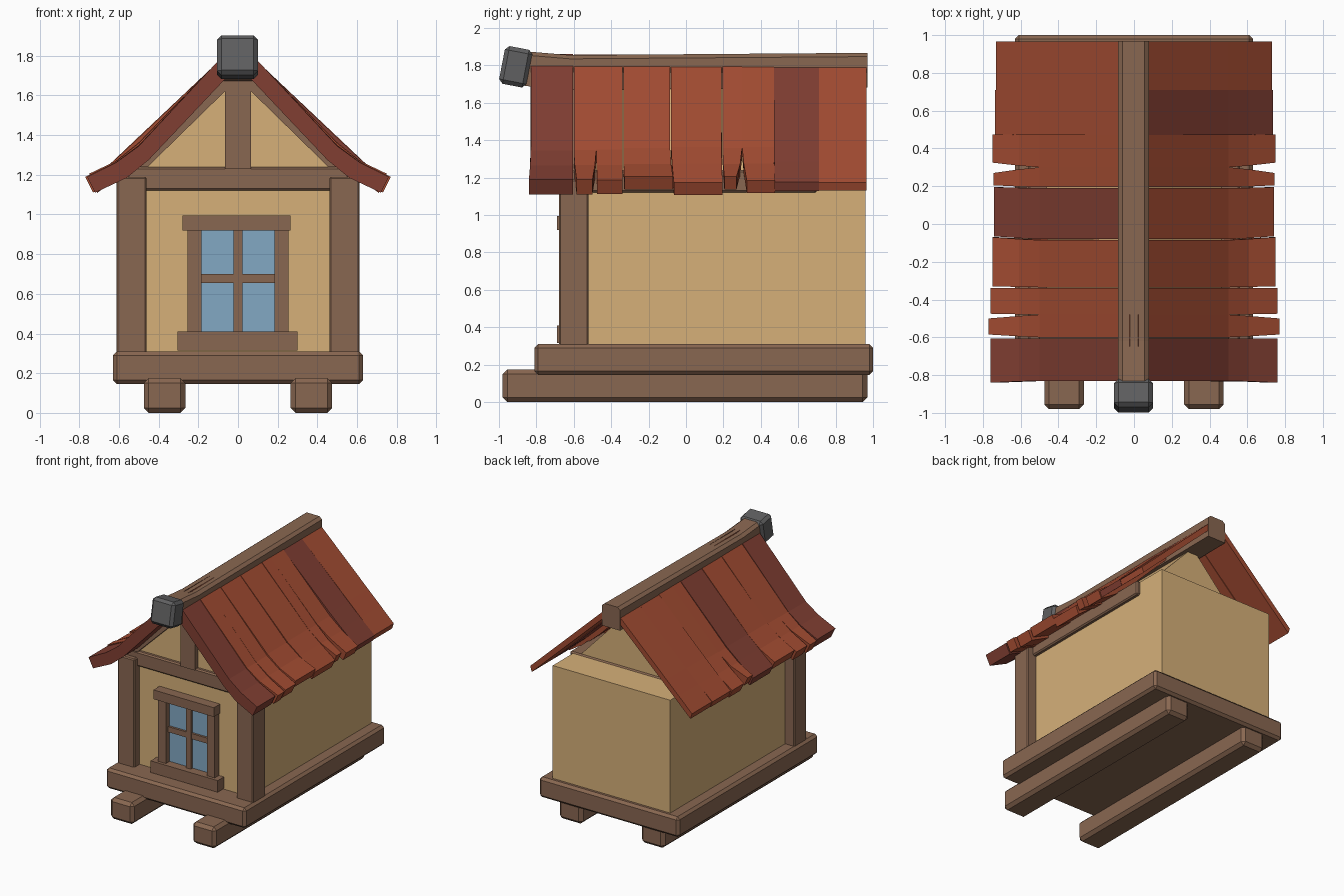
import bpy, bmesh
from mathutils import Matrix, Vector

if "Cube" in bpy.data.objects:
    bpy.data.objects.remove(bpy.data.objects["Cube"])


def srgb(r, g, b):
    f = lambda c: c / 12.92 if c <= 0.04045 else ((c + 0.055) / 1.055) ** 2.4
    return (f(r / 255), f(g / 255), f(b / 255), 1)


def material(name, rgb):
    m = bpy.data.materials.new(name)
    m.diffuse_color = srgb(*rgb)
    m.use_nodes = True
    m.node_tree.nodes["Principled BSDF"].inputs["Base Color"].default_value = m.diffuse_color
    return m


WOOD = material("brown_wood", (137, 103, 81))
PLASTER = material("tan_plaster", (214, 176, 121))
RED = material("red_shingle", (163, 76, 50))
DARK = material("dark_red_shingle", (128, 62, 50))
GLASS = material("blue_glass", (130, 168, 196))
STONE = material("grey_stone", (96, 96, 97))


def finish(bm, name, mat):
    bmesh.ops.recalc_face_normals(bm, faces=bm.faces)
    me = bpy.data.meshes.new(name)
    bm.to_mesh(me)
    bm.free()
    me.materials.append(mat)
    ob = bpy.data.objects.new(name, me)
    bpy.context.collection.objects.link(ob)
    return ob


def box(name, x, y, z, mat, bevel=0.0, tilt=0.0):
    """Box from (min, max) ranges, optionally chamfered and tilted about x."""
    bm = bmesh.new()
    bmesh.ops.create_cube(bm, size=1)
    bmesh.ops.scale(bm, verts=bm.verts, vec=(x[1] - x[0], y[1] - y[0], z[1] - z[0]))
    if bevel:
        bmesh.ops.bevel(bm, geom=bm.edges[:], offset=bevel, segments=1, affect='EDGES')
    c = Vector((sum(x) / 2, sum(y) / 2, sum(z) / 2))
    bm.transform(Matrix.Translation(c) @ Matrix.Rotation(tilt, 4, 'X'))
    return finish(bm, name, mat)


def loft(name, sections, mat):
    """Skin a list of equal-length closed rings of points."""
    bm = bmesh.new()
    rings = [[bm.verts.new(p) for p in s] for s in sections]
    n = len(rings[0])
    for a, b in zip(rings, rings[1:]):
        for i in range(n):
            j = (i + 1) % n
            bm.faces.new((a[i], a[j], b[j], b[i]))
    bm.faces.new(rings[0])
    bm.faces.new(rings[-1])
    return finish(bm, name, mat)


def prism(name, pts, y0, y1, mat):
    return loft(name, [[(x, y, z) for x, z in pts] for y in (y0, y1)], mat)


# Skids, floor and walls
for s, side in ((-1, "left"), (1, "right")):
    box(side + "_skid", (s * 0.37 - 0.105, s * 0.37 + 0.105), (-0.98, 0.97), (0, 0.175), WOOD, 0.025)
box("floor", (-0.63, 0.63), (-0.81, 1.0), (0.145, 0.31), WOOD, 0.02)
box("walls", (-0.53, 0.53), (-0.61, 0.96), (0.30, 1.23), PLASTER)

# Wall-top beam frame and gable
box("wall_top_beam", (-0.56, 0.56), (-0.64, 0.70), (1.12, 1.24), WOOD, 0.01)
prism("gable", [(-0.5, 1.2), (0.5, 1.2), (0, 1.73)], -0.61, 0.69, PLASTER)
box("gable_post", (-0.065, 0.065), (-0.65, -0.58), (1.23, 1.70), WOOD)

# Corner posts and gable rafters
for s, side in ((-1, "left"), (1, "right")):
    xs = sorted((s * 0.46, s * 0.612))
    box(side + "_corner_post", xs, (-0.68, -0.52), (0.30, 1.19), WOOD, 0.008)
    prism(side + "_rafter", [(0, 1.75), (s * 0.50, 1.24), (s * 0.455, 1.24), (0, 1.685)], -0.645, -0.57, WOOD)

# Window
box("window_glass", (-0.20, 0.20), (-0.617, -0.609), (0.40, 0.93), GLASS)
box("window_sill", (-0.305, 0.30), (-0.69, -0.60), (0.315, 0.41), WOOD)
box("window_lintel", (-0.28, 0.265), (-0.69, -0.60), (0.92, 0.995), WOOD)
for s, side in ((-1, "left"), (1, "right")):
    xs = sorted((s * 0.185, s * 0.255))
    box(side + "_window_jamb", xs, (-0.665, -0.60), (0.41, 0.92), WOOD)
box("window_mullion", (-0.023, 0.023), (-0.64, -0.60), (0.41, 0.92), WOOD)
box("window_transom", (-0.19, 0.19), (-0.635, -0.60), (0.655, 0.70), WOOD)

# Roof planks: ridge y range, eave y range, eave x, flare, eave drop, colours right/left
FLARED = [(0.02, 1.86), (0.50, 1.345), (0.61, 1.265), (0.76, 1.19),
          (0.72, 1.11), (0.56, 1.185), (0.45, 1.275), (0.02, 1.73)]
PLAIN = [(0.02, 1.845), (0.50, 1.392), (0.61, 1.288), (0.73, 1.175),
         (0.715, 1.13), (0.56, 1.277), (0.45, 1.381), (0.02, 1.787)]
PLANKS = [
    (-0.83, -0.605, -0.84, -0.605, 0.76, 1.0, 0.0, DARK, DARK),
    (-0.60, -0.48, -0.585, -0.50, 0.77, 0.95, 0.0, RED, RED),
    (-0.48, -0.34, -0.475, -0.34, 0.76, 0.9, 0.0, RED, RED),
    (-0.335, -0.085, -0.33, -0.07, 0.75, 0.7, -0.02, RED, RED),
    (-0.08, 0.19, -0.065, 0.195, 0.74, 0.6, 0.01, RED, DARK),
    (0.195, 0.30, 0.205, 0.27, 0.745, 0.7, -0.02, RED, RED),
    (0.30, 0.47, 0.325, 0.475, 0.75, 0.6, 0.0, RED, RED),
    (0.47, 0.71, 0.475, 0.71, 0.735, 0.1, 0.0, DARK, RED),
    (0.71, 0.965, 0.71, 0.965, 0.73, 0.0, 0.0, RED, RED),
]
for k, (r0, r1, e0, e1, ex, flare, drop, right, left) in enumerate(PLANKS):
    for s, side, mat in ((1, "right", right), (-1, "left", left)):
        sections = []
        for ridge_y, eave_y in ((r0, e0), (r1, e1)):
            ring = []
            for i, ((px, pz), (fx, fz)) in enumerate(zip(PLAIN, FLARED)):
                x = px + (fx - px) * flare
                z = pz + (fz - pz) * flare
                tip = i in (3, 4)
                if tip:
                    x += ex - (PLAIN[3][0] + 0.03 * flare)
                    z -= drop
                t = 1 if tip else (0.35 if i in (2, 5) else 0)
                ring.append((s * x, ridge_y + (eave_y - ridge_y) * t, z))
            sections.append(ring)
        loft(f"{side}_roof_plank_{k + 1}", sections, mat)

# Ridge beam, lifting slightly towards the front, with a stone cap
SECTION = [(-0.085, 1.67), (0.08, 1.67), (0.08, 1.835), (0.055, 1.855), (-0.06, 1.855), (-0.085, 1.835)]
loft("ridge_beam", [[(x, y, z + dz) for x, z in SECTION]
                    for y, dz in ((-0.86, 0.02), (-0.62, 0.0), (0.97, 0.012))], WOOD)
box("ridge_stone_cap", (-0.105, 0.10), (-0.985, -0.835), (1.69, 1.895), STONE, 0.022, -0.19)
